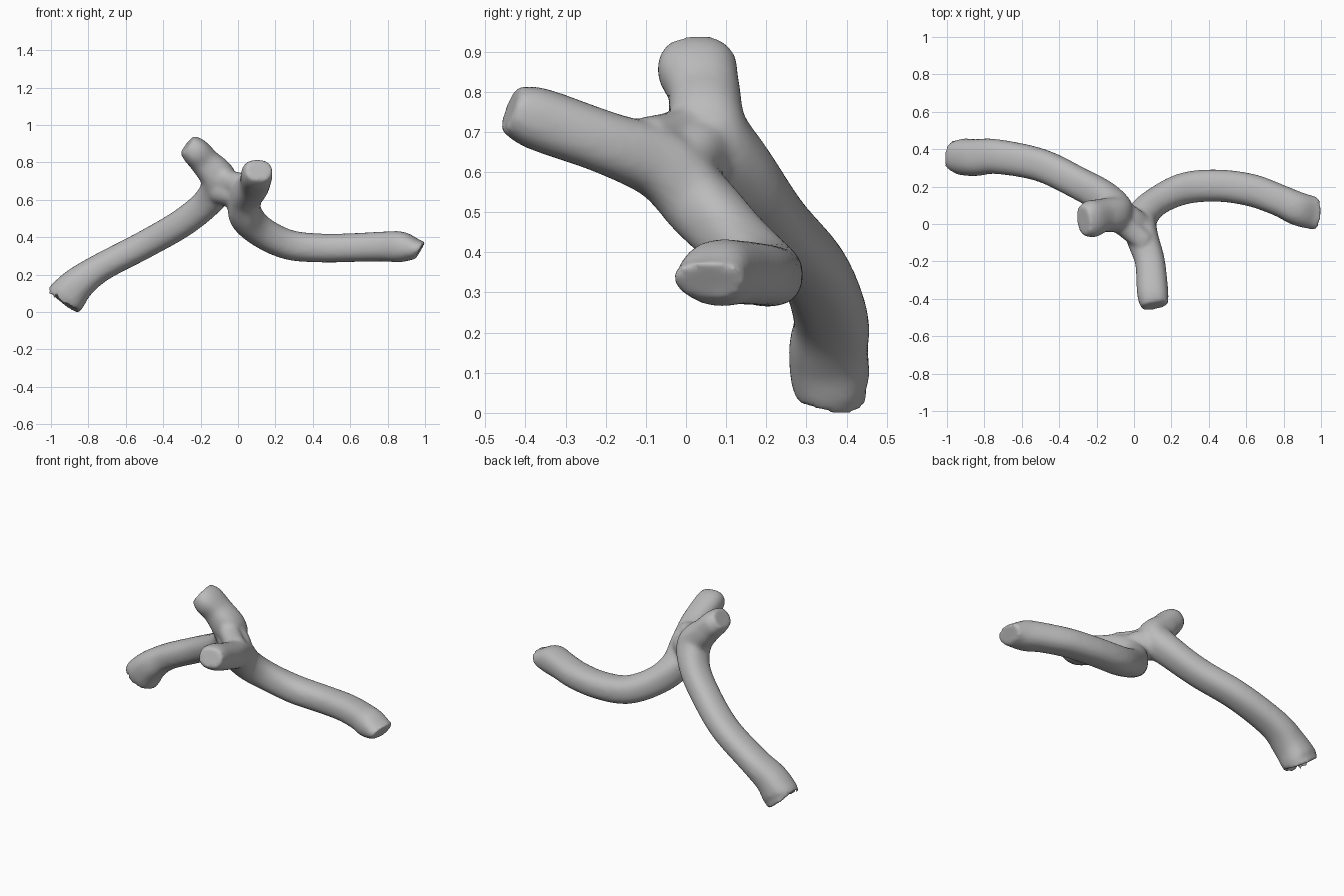
import bpy, bmesh, math
from mathutils import Vector

if "Cube" in bpy.data.objects:
    bpy.data.objects.remove(bpy.data.objects["Cube"])

SIDES, STEPS, BOXINESS = 24, 6, 0.85

gray = bpy.data.materials.new("matte gray")
gray.use_nodes = True
color = (0.5, 0.5, 0.5, 1)
gray.diffuse_color = color
gray.node_tree.nodes["Principled BSDF"].inputs["Base Color"].default_value = color


def spline(points):
    """Smooth path through (x, y, z, side radius, other radius) points."""
    p = [Vector(q) for q in points]
    p = [2 * p[0] - p[1]] + p + [2 * p[-1] - p[-2]]
    out = []
    for a, b, c, d in zip(p, p[1:], p[2:], p[3:]):
        for i in range(STEPS):
            t = i / STEPS
            out.append(0.5 * (2 * b + (c - a) * t + (2 * a - 5 * b + 4 * c - d) * t * t
                              + (3 * b - a - 3 * c + d) * t ** 3))
    out.append(p[-2])
    return out


def soft_square(v):
    """Pushes a sine or cosine outward for a slightly boxy section."""
    return math.copysign(abs(v) ** BOXINESS, v)


def add_limb(bm, points, ref, end_cut=None):
    """Rounded tube along a path, with an optional slanted cut at its end."""
    path = spline(points)
    centers = [Vector(q[:3]) for q in path]
    last = len(path) - 1
    rings = []
    for i, q in enumerate(path):
        tangent = (centers[min(i + 1, last)] - centers[max(i - 1, 0)]).normalized()
        side = (ref - tangent * ref.dot(tangent)).normalized()
        other = tangent.cross(side)
        ring = []
        for k in range(SIDES):
            a = math.tau * k / SIDES
            offset = side * q[3] * soft_square(math.cos(a)) + other * q[4] * soft_square(math.sin(a))
            if end_cut and i == last:
                offset -= tangent * offset.dot(end_cut) / tangent.dot(end_cut)
            ring.append(bm.verts.new(centers[i] + offset))
        rings.append(ring)
    for r, s in zip(rings, rings[1:]):
        for k in range(SIDES):
            n = (k + 1) % SIDES
            bm.faces.new((r[k], r[n], s[n], s[k]))
    bm.faces.new(rings[0][::-1])
    bm.faces.new(rings[-1])


bm = bmesh.new()
Y, Z = Vector((0, 1, 0)), Vector((0, 0, 1))

# Short upper stub running down into the long lower limb
add_limb(bm, [
    (-.272, .02, .893, .08, .06), (-.23, .027, .86, .1, .076), (-.175, .045, .80, .09, .08),
    (-.1, .06, .70, .095, .097), (-.16, .14, .59, .09, .08),
    (-.3, .22, .475, .086, .077), (-.5, .315, .36, .088, .075),
    (-.73, .36, .24, .093, .076), (-.85, .355, .155, .099, .09),
    (-.915, .36, .082, .097, .105), (-.93, .365, .06, .082, .1),
], Y, Vector((-.6, -.22, -.75)))

# Front stub bending down into the side limb
add_limb(bm, [
    (.112, -.438, .758, .06, .073), (.10, -.37, .733, .078, .084),
    (.085, -.2, .673, .078, .08), (.04, -.055, .615, .09, .087),
    (.04, .035, .52, .09, .087), (.12, .12, .432, .083, .078),
    (.27, .19, .36, .08, .085), (.45, .205, .342, .077, .086),
    (.63, .18, .345, .077, .087), (.78, .125, .35, .08, .085),
    (.88, .08, .347, .081, .09), (.975, .055, .332, .045, .088),
], Z, Vector((.8, -.05, -.5)))

# Bridge where the two limbs meet
add_limb(bm, [
    (-.1, .06, .66, .085, .085), (-.03, .015, .645, .085, .085), (.04, -.03, .61, .075, .075),
], Y)

# Web filling the crotch between the two stubs
add_limb(bm, [
    (-.11, .04, .725, .075, .065), (-.035, -.02, .695, .06, .06), (.05, -.09, .67, .07, .06),
], Z)

bmesh.ops.recalc_face_normals(bm, faces=bm.faces)
mesh = bpy.data.meshes.new("forked_branch")
bm.to_mesh(mesh)
bm.free()
mesh.materials.append(gray)
branch = bpy.data.objects.new("forked_branch", mesh)
bpy.context.collection.objects.link(branch)

# Fuse the limbs into one soft skin
remesh = branch.modifiers.new("fuse", "REMESH")
remesh.mode = "VOXEL"
remesh.voxel_size = 0.012
remesh.use_smooth_shade = True
soften = branch.modifiers.new("soften", "SMOOTH")
soften.factor = 0.5
soften.iterations = 7
